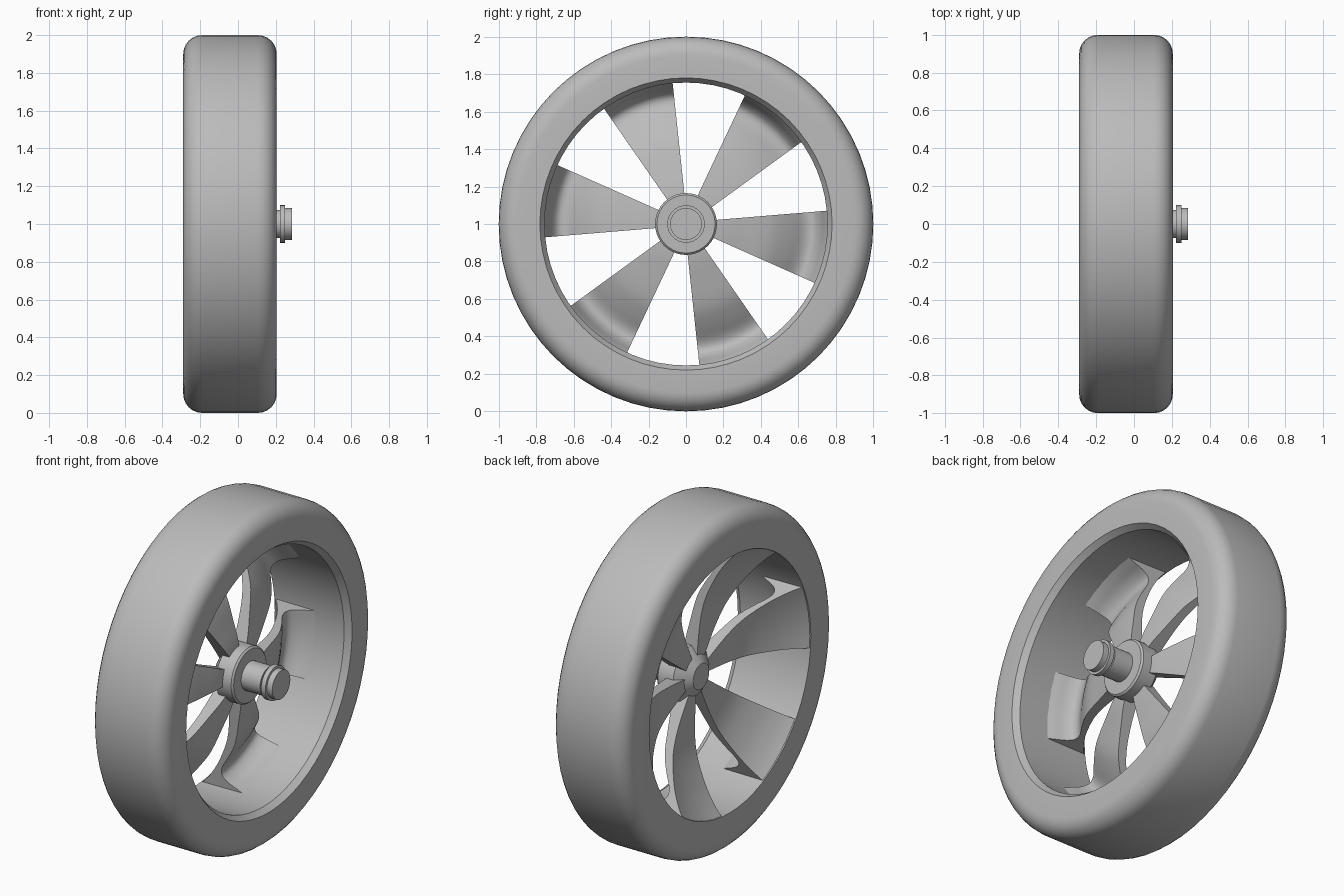
import bpy
import bmesh
from math import sin, cos, asin, pi, radians

cube = bpy.data.objects.get("Cube")
if cube:
    bpy.data.objects.remove(cube)

AXLE_HEIGHT = 1.0
grey = bpy.data.materials.new("mid_grey")
grey.use_nodes = True
grey.diffuse_color = (0.5, 0.5, 0.5, 1)
grey.node_tree.nodes["Principled BSDF"].inputs["Base Color"].default_value = (0.5, 0.5, 0.5, 1)


def place(x, r, t):
    """Point at distance x along the axle, radius r and angle t around it."""
    return (x, r * cos(t), AXLE_HEIGHT + r * sin(t))


def finish(bm, name, angle=35):
    bmesh.ops.remove_doubles(bm, verts=bm.verts, dist=1e-5)
    bmesh.ops.recalc_face_normals(bm, faces=bm.faces)
    mesh = bpy.data.meshes.new(name)
    bm.to_mesh(mesh)
    bm.free()
    obj = bpy.data.objects.new(name, mesh)
    bpy.context.collection.objects.link(obj)
    mesh.materials.append(grey)
    bpy.ops.object.select_all(action='DESELECT')
    obj.select_set(True)
    bpy.context.view_layer.objects.active = obj
    bpy.ops.object.shade_smooth_by_angle(angle=radians(angle))
    return obj


def lathe(name, profile, segments, closed=False):
    """Turn an (x, radius) profile around the axle."""
    bm = bmesh.new()
    rings = [[bm.verts.new(place(x, r, 2 * pi * i / segments)) for i in range(segments)]
             for x, r in profile]
    pairs = list(zip(rings, rings[1:]))
    if closed:
        pairs.append((rings[-1], rings[0]))
    else:
        bm.faces.new(rings[0])
        bm.faces.new(rings[-1])
    for a, b in pairs:
        for i in range(segments):
            j = (i + 1) % segments
            bm.faces.new((a[i], a[j], b[j], b[i]))
    return finish(bm, name)


def corner(cx, cr, radius, start, steps=6):
    """Quarter round in the (x, radius) plane."""
    return [(cx + radius * cos(start + pi / 2 * i / steps),
             cr + radius * sin(start + pi / 2 * i / steps)) for i in range(steps + 1)]


def smooth_path(points, steps=4):
    """Catmull-Rom curve through the points."""
    p = [points[0]] + points + [points[-1]]
    path = []
    for a, b, c, d in zip(p, p[1:], p[2:], p[3:]):
        for i in range(steps):
            t = i / steps
            path.append(tuple(
                0.5 * (2 * b[k] + (c[k] - a[k]) * t
                       + (2 * a[k] - 5 * b[k] + 4 * c[k] - d[k]) * t ** 2
                       + (3 * b[k] - a[k] - 3 * c[k] + d[k]) * t ** 3) for k in (0, 1)))
    return path + [points[-1]]


# Tyre and rim: rounded tread, chamfered lip on the +x side
tyre = corner(0.105, 0.9, 0.1, 0) + corner(-0.19, 0.9, 0.1, pi / 2)
tyre += [(-0.29, 0.76), (0.17, 0.755), (0.205, 0.78)]
lathe("tyre_and_rim", tyre, 64, closed=True)

# Hub: drum with a conical nose on the -x side
lathe("hub", [(0.08, 0.155), (0.07, 0.165), (-0.03, 0.165), (-0.065, 0.125), (-0.10, 0.075)], 40)

# Axle: shaft, groove, collar and tip
lathe("axle", [(0.0, 0.085), (0.205, 0.085), (0.205, 0.075), (0.222, 0.075), (0.222, 0.1),
               (0.25, 0.1), (0.25, 0.085), (0.285, 0.085)], 32)

# Spokes: dished wedges that flare where they meet the rim, as (radius, x)
outer_side = smooth_path([(0.10, -0.07), (0.3, -0.075), (0.45, -0.10), (0.6, -0.165),
                          (0.7, -0.23), (0.762, -0.285)])
inner_side = smooth_path([(0.10, 0.02), (0.2, 0.01), (0.3, -0.01), (0.45, -0.045), (0.55, -0.095),
                          (0.63, -0.145), (0.68, -0.15), (0.715, -0.115), (0.74, -0.06), (0.762, -0.015)])


def make_spoke(name, centre, steps=8):
    bm = bmesh.new()
    section = outer_side + inner_side[::-1]
    slices = []
    for i in range(steps + 1):
        side = 2 * i / steps - 1
        ring = []
        for r, x in section:
            half_angle = asin((0.049 + 0.248 * (r - 0.165)) / r)
            ring.append(bm.verts.new(place(x, r, centre + side * half_angle)))
        slices.append(ring)
    for a, b in zip(slices, slices[1:]):
        for i in range(len(section)):
            j = (i + 1) % len(section)
            bm.faces.new((a[i], a[j], b[j], b[i]))
    bm.faces.new(slices[0])
    bm.faces.new(slices[-1])
    return finish(bm, name)


for n in range(6):
    make_spoke(f"spoke_{n + 1}", radians(60 * n - 9.6))
